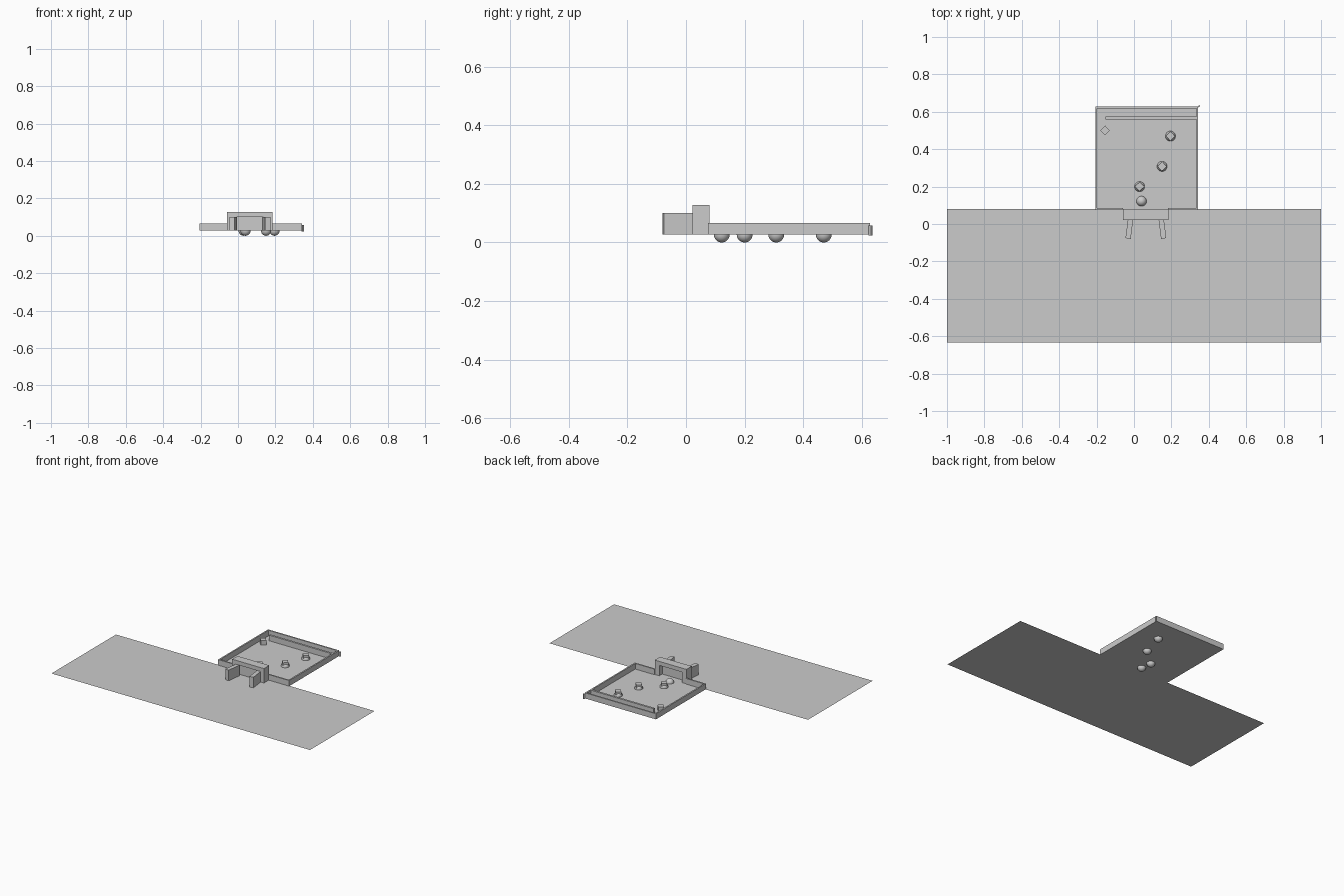
import bpy, math

if "Cube" in bpy.data.objects:
    bpy.data.objects.remove(bpy.data.objects["Cube"])

FLOOR = 0.027      # ground level; the balls sink half below it
WALL_TOP = 0.066


def box(name, x0, x1, y0, y1, z0, z1, rot=0.0):
    bpy.ops.mesh.primitive_cube_add(size=1, location=((x0 + x1) / 2, (y0 + y1) / 2, (z0 + z1) / 2),
                                    rotation=(0, 0, rot))
    ob = bpy.context.object
    ob.name = name
    ob.scale = (x1 - x0, y1 - y0, z1 - z0)
    bpy.ops.object.transform_apply(location=False, rotation=False, scale=True)
    return ob


def sheet(name, x0, x1, y0, y1):
    bpy.ops.mesh.primitive_plane_add(size=1, location=((x0 + x1) / 2, (y0 + y1) / 2, FLOOR))
    ob = bpy.context.object
    ob.name = name
    ob.scale = (x1 - x0, y1 - y0, 1)
    bpy.ops.object.transform_apply(location=False, rotation=False, scale=True)


def prism(name, pts, z0, z1):
    n = len(pts)
    verts = [(x, y, z) for z in (z0, z1) for x, y in pts]
    faces = [tuple(reversed(range(n))), tuple(range(n, 2 * n))]
    faces += [(i, (i + 1) % n, n + (i + 1) % n, n + i) for i in range(n)]
    me = bpy.data.meshes.new(name)
    me.from_pydata(verts, [], faces)
    ob = bpy.data.objects.new(name, me)
    bpy.context.collection.objects.link(ob)


# Ground and arena floor
sheet("ground", -1, 1, -0.633, 0.08)
sheet("arena_floor", -0.207, 0.343, 0.08, 0.628)

# Arena walls, with a gap at the front for the gate
X0, X1, Y0, Y1, T = -0.207, 0.343, 0.075, 0.628, 0.01
box("left_wall", X0, X0 + T, Y0, Y1, FLOOR, WALL_TOP)
box("right_wall", X1 - T, X1, Y0, Y1, FLOOR, WALL_TOP)
box("back_wall", X0 + T, X1 - T, Y1 - T, Y1, FLOOR, WALL_TOP)
box("front_wall_left", X0 + T, -0.058, Y0, Y0 + T, FLOOR, WALL_TOP)
box("front_wall_right", 0.183, X1 - T, Y0, Y0 + T, FLOOR, WALL_TOP)
box("lane_divider", -0.152, X1 - T, 0.56, 0.574, FLOOR, WALL_TOP)

# Gate: posts, lintel and closed door
GY0, GY1 = 0.022, 0.081
box("gate_post_left", -0.06, -0.025, GY0, GY1, FLOOR, 0.1)
box("gate_post_right", 0.15, 0.185, GY0, GY1, FLOOR, 0.1)
box("gate_lintel", -0.06, 0.185, GY0, GY1, 0.1, 0.128)
box("gate_door", -0.025, 0.15, 0.04, 0.048, FLOOR, 0.1)

# Flared wing walls in front of the gate
mid = 0.0635
for side, name in ((-1, "left"), (1, "right")):
    pts = [(mid + side * 0.068, 0.025), (mid + side * 0.096, 0.025),
           (mid + side * 0.109, -0.075), (mid + side * 0.081, -0.08)]
    if side < 0:
        pts.reverse()
    prism("wing_wall_" + name, pts, FLOOR, 0.101)

# Balls resting half in the floor, three of them paired with a turned block
spots = [(0.04, 0.122), (0.03, 0.2), (0.15, 0.308), (0.195, 0.47)]
for i, (x, y) in enumerate(spots):
    bpy.ops.mesh.primitive_uv_sphere_add(segments=32, ring_count=16, radius=0.027,
                                         location=(x, y, FLOOR))
    bpy.context.object.name = f"ball_{i + 1}"
    bpy.ops.object.shade_smooth()

h = 0.018
for i, (x, y) in enumerate(spots[1:] + [(-0.155, 0.5)]):
    box(f"block_{i + 1}", x - h, x + h, y - h, y + h, FLOOR, FLOOR + 2 * h - 0.004, math.radians(42))

# Small fitting on the back right corner
box("corner_fitting", 0.341, 0.353, 0.626, 0.633, 0.024, 0.058, math.radians(45))
